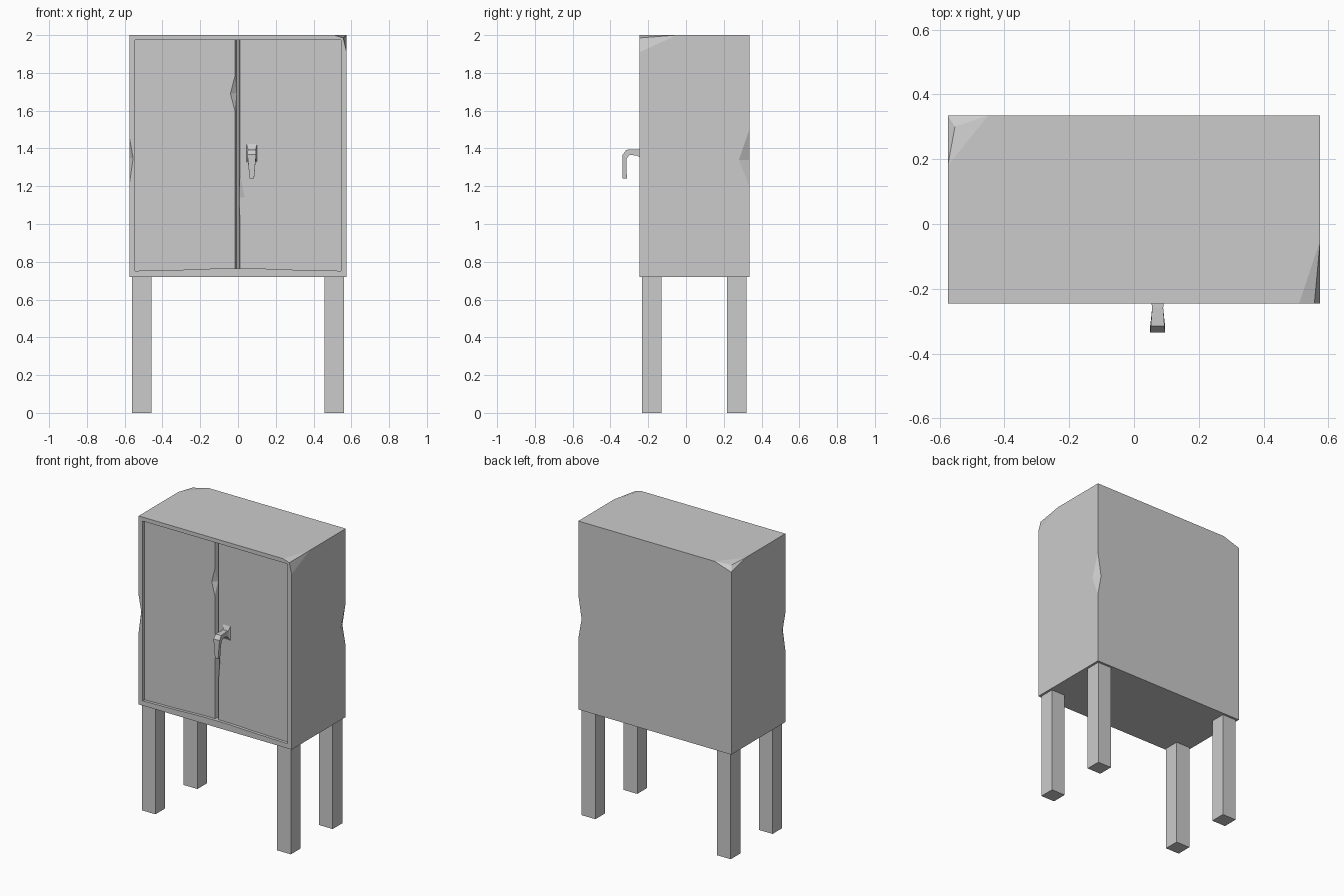
import bpy, bmesh
from mathutils import Vector

if "Cube" in bpy.data.objects:
    bpy.data.objects.remove(bpy.data.objects["Cube"])


def finish(name, bm):
    bmesh.ops.recalc_face_normals(bm, faces=bm.faces)
    me = bpy.data.meshes.new(name)
    bm.to_mesh(me)
    bm.free()
    ob = bpy.data.objects.new(name, me)
    bpy.context.collection.objects.link(ob)
    return ob


def hull(name, pts):
    bm = bmesh.new()
    vs = [bm.verts.new(p) for p in pts]
    res = bmesh.ops.convex_hull(bm, input=vs)
    junk = [g for g in res["geom_interior"] if isinstance(g, bmesh.types.BMVert)]
    bmesh.ops.delete(bm, geom=junk, context='VERTS')
    bmesh.ops.dissolve_limit(bm, angle_limit=0.002, verts=bm.verts, edges=bm.edges)
    return finish(name, bm)


def loft(name, rings):
    bm = bmesh.new()
    rows = [[bm.verts.new(p) for p in r] for r in rings]
    n = len(rows[0])
    for a, b in zip(rows, rows[1:]):
        for i in range(n):
            bm.faces.new((a[i], a[(i + 1) % n], b[(i + 1) % n], b[i]))
    bm.faces.new(rows[0])
    bm.faces.new(rows[-1])
    return finish(name, bm)


def cut(ob, cutter):
    m = ob.modifiers.new("cut", 'BOOLEAN')
    m.operation, m.solver, m.object = 'DIFFERENCE', 'EXACT', cutter
    bpy.context.view_layer.objects.active = ob
    bpy.ops.object.modifier_apply(modifier=m.name)
    bpy.data.objects.remove(cutter)


def chip(ob, top, bottom, a, b):
    """Notch an edge: top/bottom lie on the edge, a/b on its two faces."""
    top, bottom, a, b = map(Vector, (top, bottom, a, b))
    mid = (a + b) / 2
    cut(ob, hull("chip_cutter", [mid + (p - mid) * 1.6 for p in (top, bottom, a, b)]))


X, F, B, Z0, Z1 = 0.575, -0.245, 0.335, 0.72, 2.0

# Cabinet body with two broken top corners
body = hull("cabinet_body", [
    (-X, F, Z0), (X, F, Z0), (X, B, Z0), (-X, B, Z0), (-X, F, Z1), (X, B, Z1),
    (0.51, F, Z1), (X, -0.05, Z1), (0.557, F, 1.985), (X, F, 1.91),
    (-0.45, B, Z1), (-X, 0.18, Z1), (-0.553, 0.30, 1.99), (-X, B, 1.96)])

# Notches in the front left and back right edges
chip(body, (-X, F, 1.46), (-X, F, 1.21), (-0.555, F, 1.35), (-X, F + 0.03, 1.35))
chip(body, (X, B, 1.5), (X, B, 1.2), (0.55, B, 1.34), (X, 0.28, 1.34))

# Door opening with slightly bowed sill
sill = [(-0.545, 0.752), (-0.28, 0.758), (-0.1, 0.765),
        (0.1, 0.765), (0.28, 0.758), (0.545, 0.752)]
outline = sill + [(0.545, 1.973), (-0.545, 1.973)]
cut(body, loft("opening_cutter", [[(x, y, z) for x, z in outline]
                                  for y in (F - 0.1, F + 0.055)]))

# Doors, tapered along the meeting edge, each with one chip
D = F + 0.02
for name, s, gap, (zt, zc, zb), reach in (
        ("left_door", -1, 0.017, (1.78, 1.69, 1.6), 0.04),
        ("right_door", 1, 0.010, (1.27, 1.14, 1.02), 0.035)):
    plan = [(0.547, D), (gap, D), (0.004, D + 0.035), (0.547, D + 0.035)]
    door = loft(name, [[(s * x, y, z) for x, y in plan] for z in (0.752, 1.975)])
    chip(door, (s * gap, D, zt), (s * gap, D, zb),
         (s * reach, D, zc), (s * (gap - 0.002), D + 0.018, zc))

# Legs
for xn, x0 in (("left", -0.56), ("right", 0.457)):
    for yn, y0 in (("front", -0.233), ("back", 0.217)):
        loft(f"{yn}_{xn}_leg", [[(x0, y0, z), (x0 + 0.103, y0, z),
                                 (x0 + 0.103, y0 + 0.103, z), (x0, y0 + 0.103, z)]
                                for z in (0, Z0)])

# Bent lever handle: outer (y, z), inner (y, z), half width
sections = [((-0.224, 1.425), (-0.224, 1.325), 0.028),
            ((-0.237, 1.393), (-0.237, 1.348), 0.020),
            ((-0.258, 1.394), (-0.258, 1.362), 0.017),
            ((-0.315, 1.393), (-0.298, 1.366), 0.021),
            ((-0.335, 1.367), (-0.314, 1.347), 0.023),
            ((-0.335, 1.315), (-0.315, 1.310), 0.018),
            ((-0.335, 1.240), (-0.313, 1.240), 0.012)]
loft("door_handle", [[(0.073 - w, *o), (0.073 + w, *o), (0.073 + w, *i), (0.073 - w, *i)]
                     for o, i, w in sections])
